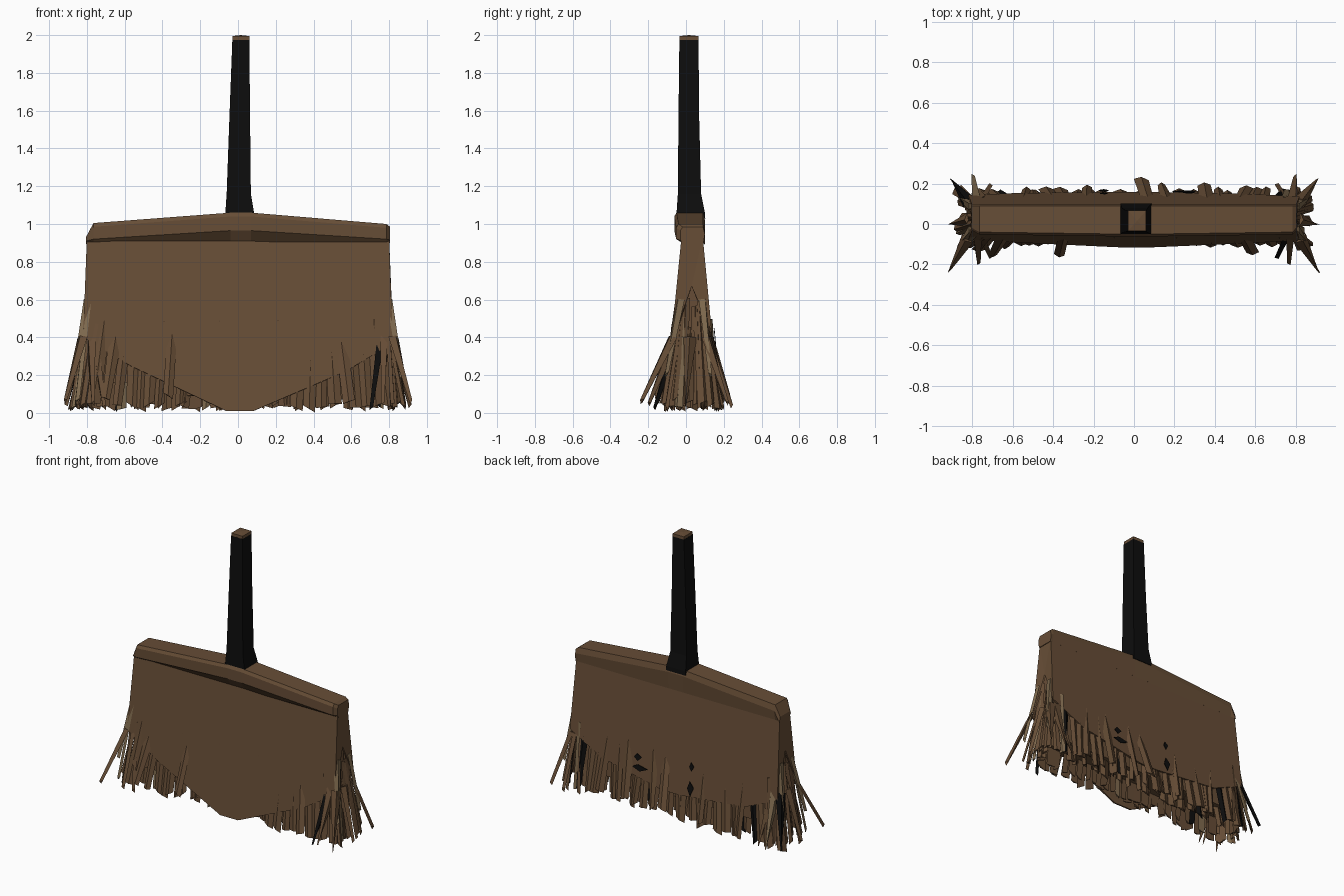
import bpy
import bmesh
import random
from mathutils import Vector

random.seed(7)
old = bpy.data.objects.get("Cube")
if old:
    bpy.data.objects.remove(old)


def make_material(name, rgb):
    m = bpy.data.materials.new(name)
    m.use_nodes = True
    color = (*rgb, 1)
    m.diffuse_color = color
    node = m.node_tree.nodes["Principled BSDF"]
    node.inputs["Base Color"].default_value = color
    node.inputs["Roughness"].default_value = 0.9
    return m


brown = make_material("straw brown", (0.135, 0.075, 0.037))
tan = make_material("dry tan", (0.22, 0.15, 0.08))
black = make_material("handle black", (0.004, 0.004, 0.004))
MATS = [brown, tan, black]


def finish(name, bm, mats):
    bmesh.ops.recalc_face_normals(bm, faces=bm.faces)
    me = bpy.data.meshes.new(name)
    bm.to_mesh(me)
    bm.free()
    for m in mats:
        me.materials.append(m)
    ob = bpy.data.objects.new(name, me)
    bpy.context.collection.objects.link(ob)
    return ob


def loft(bm, rings, mat=0):
    """Skin a list of equal-length point rings and close both ends."""
    loops = [[bm.verts.new(p) for p in ring] for ring in rings]
    faces = [bm.faces.new(loops[0]), bm.faces.new(loops[-1])]
    n = len(loops[0])
    for a, b in zip(loops, loops[1:]):
        for i in range(n):
            j = (i + 1) % n
            faces.append(bm.faces.new((a[i], a[j], b[j], b[i])))
    for f in faces:
        f.material_index = mat
    return loops


def rect(z, x0, x1, y0, y1):
    return [(x0, y0, z), (x1, y0, z), (x1, y1, z), (x0, y1, z)]


# Depth of the flared front and back skirts at height z
def front_y(z):
    return -0.025 - 0.1 * (0.92 - z)


def back_y(z):
    return 0.09 + 0.095 * (0.92 - z)


# Handle: tapered square shaft with a slightly wider foot
bm = bmesh.new()
loft(bm, [rect(1.03, -0.067, 0.088, -0.052, 0.102),
          rect(1.06, -0.067, 0.085, -0.05, 0.1),
          rect(1.16, -0.06, 0.068, -0.043, 0.08),
          rect(1.55, -0.046, 0.064, -0.04, 0.07),
          rect(1.975, -0.03, 0.06, -0.035, 0.066)])
finish("handle", bm, [black])

# Handle tip: worn wooden end with a low peak
bm = bmesh.new()
loops = loft(bm, [rect(1.972, -0.029, 0.06, -0.034, 0.066),
                  rect(1.995, -0.029, 0.06, -0.034, 0.066)])
top = next(f for f in bm.faces if all(v in loops[1] for v in f.verts))
bmesh.ops.poke(bm, faces=[top])[("verts")][0].co.z = 2.0
finish("handle_tip", bm, [brown])

# Cap: ridged bar with a lip overhanging the front
bm = bmesh.new()
rings = []
for x, ztop, zlip, lip in [(-0.805, 0.93, 0.915, -0.03), (-0.765, 1.005, 0.92, -0.052),
                           (-0.04, 1.06, 0.965, -0.062), (0.07, 1.06, 0.965, -0.062),
                           (0.785, 1.0, 0.92, -0.052), (0.805, 0.985, 0.915, -0.03)]:
    rings.append([(x, -0.02, 0.9), (x, lip, zlip), (x, lip, ztop - 0.02),
                  (x, lip + 0.012, ztop), (x, 0.09, ztop),
                  (x, 0.1, ztop - 0.04), (x, 0.092, 0.9)])
loft(bm, rings)
finish("cap", bm, [brown])

# Skirt: front and back sheets with pointed hems, joined by notched ends
bm = bmesh.new()
columns = [(-0.8, 0.4, 0.36), (-0.57, 0.25, 0.25), (-0.06, 0.01, 0.2),
           (0.08, 0.01, 0.2), (0.57, 0.22, 0.3), (0.8, 0.37, 0.43)]
sheets = []
for fn, k in ((front_y, 1), (back_y, 2)):
    pairs = []
    for col in columns:
        x, z = col[0], col[k]
        spread = 1.025 if abs(x) > 0.7 else 1
        pairs.append((bm.verts.new((x, fn(0.93), 0.93)),
                      bm.verts.new((x * spread, fn(z), z))))
    for a, b in zip(pairs, pairs[1:]):
        bm.faces.new((a[0], b[0], b[1], a[1]))
    sheets.append(pairs)
for end in (0, -1):
    f, b = sheets[0][end], sheets[1][end]
    notch = bm.verts.new((f[0].co.x * 1.005, 0.03, 0.67))
    bm.faces.new((f[0], b[0], notch))
    bm.faces.new((f[0], notch, f[1]))
    bm.faces.new((b[0], b[1], notch))
skirt = finish("skirt", bm, [brown])
mod = skirt.modifiers.new("thickness", 'SOLIDIFY')
mod.thickness = 0.012

# Core: packed straw filling the skirt
bm = bmesh.new()
loft(bm, [rect(0.9, -0.77, 0.77, 0, 0.07), rect(0.4, -0.76, 0.76, -0.05, 0.11),
          rect(0.16, -0.72, 0.72, -0.06, 0.12)])
finish("core", bm, [brown])


def strand(bm, root, tip, w0, w1, mat=0, thick=0.014):
    """Flat three-sided blade of straw from root to tip."""
    root, tip = Vector(root), Vector(tip)
    along = (tip - root).normalized()
    # Blades lie across the direction they lean away from the core
    out = Vector((0, 1 if root.y > 0.03 else -1, 0))
    if abs(root.x) > 0.74:
        out = Vector((1 if root.x > 0 else -1, 1.2 * (root.y - 0.03) / 0.1, 0))
    side = along.cross(out).normalized()
    depth = side.cross(along).normalized() * thick
    skew = along * random.uniform(-0.02, 0.02)
    loft(bm, [[root - side * w0, root + side * w0, root + depth],
              [tip - side * w1 + skew, tip + side * w1 - skew, tip + depth]], mat)


def pick(tan_share, black_share):
    r = random.random()
    return 1 if r < tan_share else 2 if r < tan_share + black_share else 0


# Front, middle and back rows of bristles
R = random.uniform
for name, y_root, y_tip, step in (("front_bristles", -0.055, -0.1, 0.055),
                                  ("inner_bristles", 0.0, -0.03, 0.07),
                                  ("middle_bristles", 0.06, 0.09, 0.07),
                                  ("back_bristles", 0.115, 0.16, 0.055)):
    bm = bmesh.new()
    x = -0.76
    while x < 0.77:
        stray = R(0.02, 0.05) if random.random() < 0.15 else 0
        y = y_tip + R(-0.012, 0.012) + (stray if y_tip > 0 else -stray)
        if name == "front_bristles" and abs(x) < 0.3:
            y += 0.04
        strand(bm, (x, y_root, R(0.42, 0.5)),
               (x * 1.04 + R(-0.04, 0.04), y, R(0.02, 0.05) + stray),
               R(0.025, 0.04), R(0.018, 0.038), pick(0.03, 0.05))
        x += step * R(0.75, 1.2)
    finish(name, bm, MATS)

# Splayed tufts at both ends
for s, name in ((1, "left_tuft"), (-1, "right_tuft")):
    bm = bmesh.new()
    for i in range(16):
        t = i / 15
        strand(bm, (s * 0.79, -0.045 + 0.15 * t, R(0.42, 0.62)),
               (s * R(0.8, 0.88), -0.12 + 0.29 * t, R(0.02, 0.07)),
               R(0.012, 0.022), R(0.012, 0.032), pick(0.1, 0.1))
    # Long pointed stray blades at the corners
    for px, py, pz in ((0.91, -0.23, 0.06), (0.76, -0.19, 0.05), (0.9, 0.215, 0.05),
                       (0.79, 0.235, 0.04), (0.7, 0.19, 0.03), (0.9, 0.0, 0.04),
                       (0.7, -0.16, 0.03)):
        root_y = 0.03 + (py - 0.02) * 0.4
        strand(bm, (s * (px * 0.3 + 0.55), root_y, 0.4),
               (s * px, py, pz), 0.035, 0.003, pick(0.2, 0.1), 0.02)
    # Broad dry blades lying along the end seams
    for y0, y1 in ((-0.03, -0.1), (0.09, 0.125)):
        strand(bm, (s * 0.8, y0, 0.6), (s * 0.86, y1, 0.2), 0.028, 0.008, 1, 0.02)
    finish(name, bm, MATS)

# Dark worn spots on the back sheet
bm = bmesh.new()
for x, z, w, h in ((0.27, 0.38, 0.03, 0.025), (0.25, 0.31, 0.06, 0.022),
                   (-0.15, 0.42, 0.018, 0.03), (-0.15, 0.27, 0.025, 0.05)):
    rings = []
    for lift in (0, 0.004):
        rings.append([(x + dx * w, back_y(z + dz * h) + 0.012 + lift, z + dz * h)
                      for dx, dz in ((-1, 0.2), (0, -1), (1, 0), (0.3, 1))])
    loft(bm, rings)
finish("worn_spots", bm, [black])
